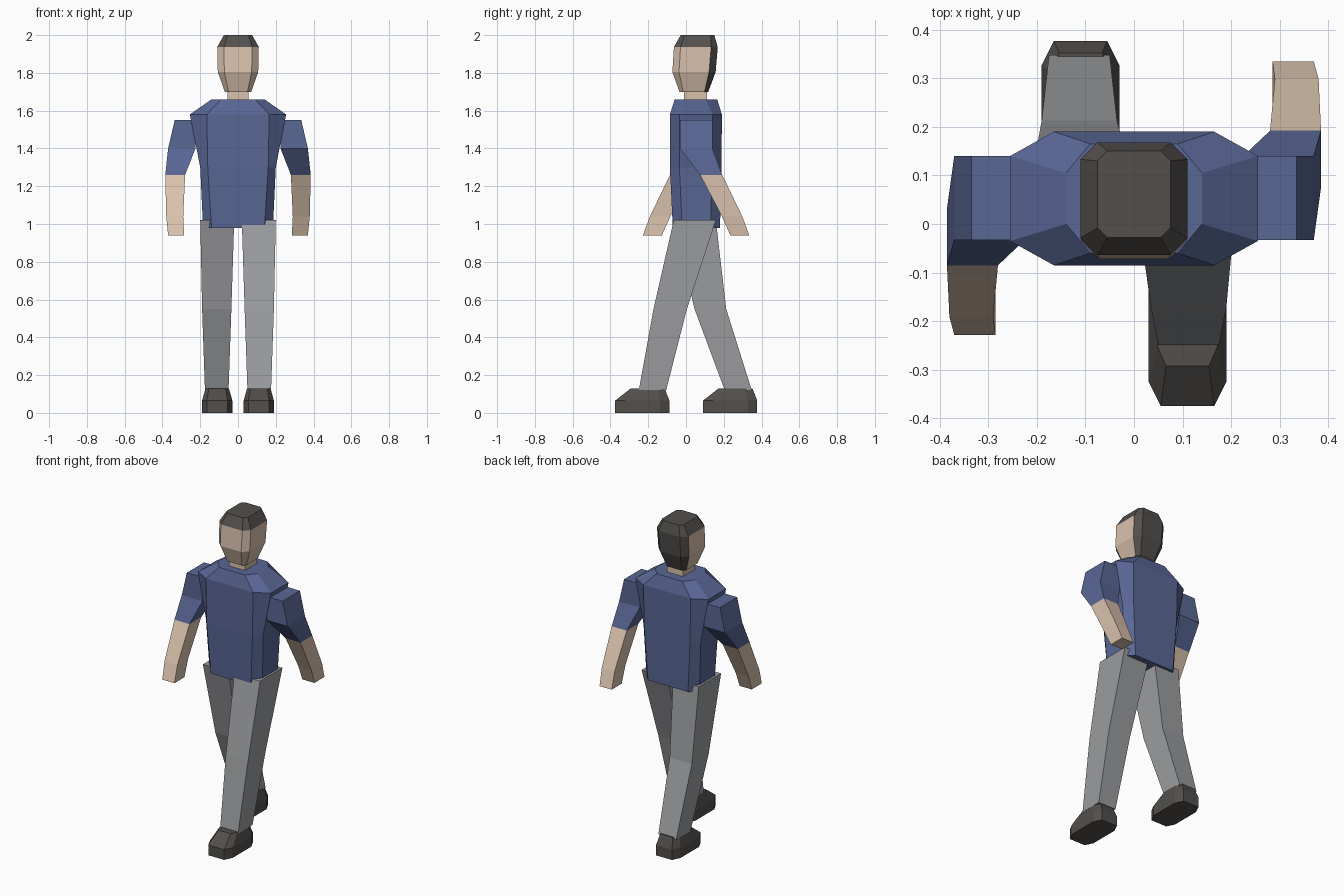
import bpy
import bmesh

cube = bpy.data.objects.get("Cube")
if cube:
    bpy.data.objects.remove(cube, do_unlink=True)


def material(name, color):
    m = bpy.data.materials.new(name)
    m.use_nodes = True
    m.diffuse_color = (*color, 1)
    m.node_tree.nodes["Principled BSDF"].inputs["Base Color"].default_value = (*color, 1)
    return m


SKIN = material("skin", (0.70, 0.54, 0.42))
BLUE = material("shirt_blue", (0.10, 0.135, 0.30))
GREY = material("trouser_grey", (0.33, 0.335, 0.35))
DARK = material("charcoal", (0.085, 0.078, 0.072))


def box_ring(z, x0, x1, y0, y1):
    return [(x0, y0, z), (x1, y0, z), (x1, y1, z), (x0, y1, z)]


def oct_ring(z, hx, y0, y1, cx, cy, x=0):
    """Rectangle with its four corners cut by cx and cy."""
    return [(x - hx + cx, y0, z), (x + hx - cx, y0, z), (x + hx, y0 + cy, z),
            (x + hx, y1 - cy, z), (x + hx - cx, y1, z), (x - hx + cx, y1, z),
            (x - hx, y1 - cy, z), (x - hx, y0 + cy, z)]


def loft(name, rings, mats, rule=None):
    """Skin the rings from bottom to top, cap both ends, colour faces by rule."""
    bm = bmesh.new()
    loops = [[bm.verts.new(p) for p in ring] for ring in rings]
    n = len(loops[0])
    for a, b in zip(loops, loops[1:]):
        for i in range(n):
            j = (i + 1) % n
            bm.faces.new((a[i], a[j], b[j], b[i]))
    bm.faces.new(loops[0][::-1])
    bm.faces.new(loops[-1])
    bmesh.ops.recalc_face_normals(bm, faces=bm.faces)
    bm.normal_update()
    if rule:
        for f in bm.faces:
            f.material_index = rule(f.calc_center_median(), f.normal)
    me = bpy.data.meshes.new(name)
    bm.to_mesh(me)
    bm.free()
    for m in mats:
        me.materials.append(m)
    ob = bpy.data.objects.new(name, me)
    bpy.context.collection.objects.link(ob)
    return ob


# Shirt body
loft("torso", [
    oct_ring(0.98, 0.185, -0.07, 0.18, 0.045, 0.05),
    oct_ring(1.30, 0.20, -0.085, 0.188, 0.04, 0.05),
    oct_ring(1.58, 0.255, -0.085, 0.19, 0.09, 0.05),
    oct_ring(1.66, 0.14, -0.06, 0.165, 0.05, 0.06),
], [BLUE])

# Neck and head, with hair on the crown and back
loft("neck", [box_ring(z, -0.055, 0.055, -0.01, 0.11) for z in (1.62, 1.74)], [SKIN])
loft("head", [
    oct_ring(1.70, 0.07, -0.035, 0.118, 0.02, 0.02),
    oct_ring(1.805, 0.107, -0.072, 0.157, 0.035, 0.035),
    oct_ring(1.937, 0.11, -0.064, 0.168, 0.035, 0.035),
    oct_ring(2.0, 0.075, -0.028, 0.15, 0.02, 0.02),
], [SKIN, DARK], lambda c, n: int(c.z > 1.94 or n.y > 0.3))


# Arms: the left swings back, the right is its mirror about the body centre
ARM = [(0.94, 0.285, 0.37, 0.235, 0.335),
       (1.04, 0.29, 0.38, 0.19, 0.298),
       (1.26, 0.28, 0.385, 0.075, 0.192),
       (1.40, 0.225, 0.37, -0.033, 0.14),
       (1.55, 0.22, 0.335, -0.033, 0.14)]
for side, s in (("left", 1), ("right", -1)):
    rings = [box_ring(*r) for r in ARM]
    if s < 0:
        rings = [[(-x, 0.107 - y, z) for x, y, z in r] for r in rings]
    loft(side + "_arm", rings, [SKIN, BLUE], lambda c, n: int(c.z > 1.26))


# Legs and shoes: the left steps forward, the right trails behind
STRIDE = {"left": (1, [(-0.25, -0.105), (-0.172, 0.005)], -0.375),
          "right": (-1, [(0.205, 0.348), (0.045, 0.213)], 0.09)}
for side, (s, (ankle, knee), toe) in STRIDE.items():
    leg = [box_ring(0.12, 0.05, 0.175, *ankle),
           box_ring(0.55, 0.035, 0.19, *knee),
           box_ring(1.02, 0.02, 0.20, -0.065, 0.158)]
    loft(side + "_leg", [[(s * x, y, z) for x, y, z in r] for r in leg], [GREY])
    heel = toe + 0.287
    loft(side + "_shoe", [
        oct_ring(0, 0.08, toe, heel, 0.025, 0.05, s * 0.11),
        oct_ring(0.065, 0.08, toe, heel, 0.025, 0.05, s * 0.11),
        oct_ring(0.13, 0.062, toe + 0.083, heel - 0.025, 0.018, 0.04, s * 0.11),
    ], [DARK])
